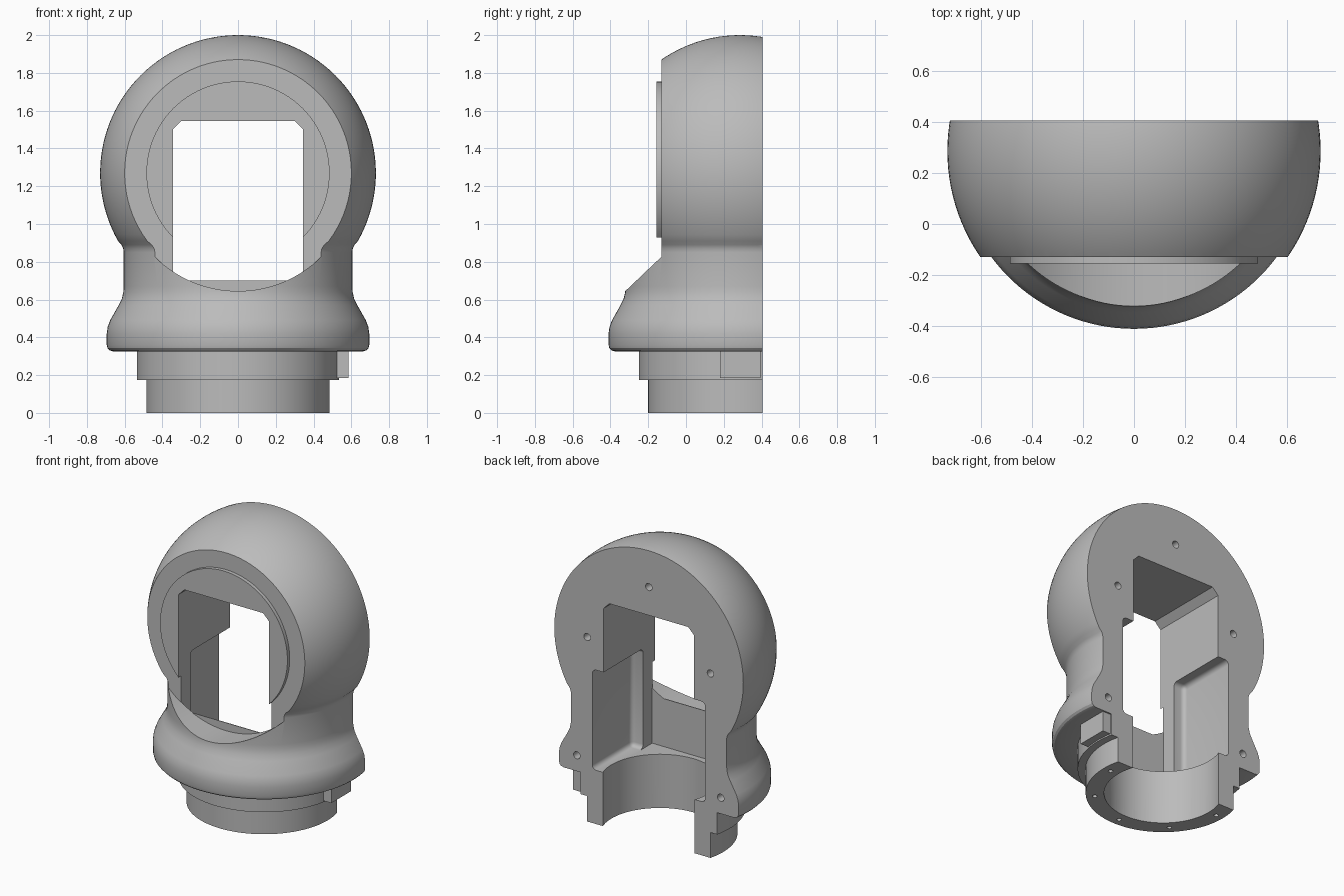
import bpy, bmesh, math
from mathutils import Matrix, Vector

if "Cube" in bpy.data.objects:
    bpy.data.objects.remove(bpy.data.objects["Cube"], do_unlink=True)

AXIS_Y = 0.285    # vertical axis of the turned shape
SPLIT_Y = 0.405   # plane where the housing is halved
BALL_Z, BALL_R = 1.27, 0.73

grey = bpy.data.materials.new("plain_grey")
grey.use_nodes = True
colour = (0.5, 0.5, 0.5, 1)
grey.diffuse_color = colour
grey.node_tree.nodes["Principled BSDF"].inputs["Base Color"].default_value = colour


def finish(name, bm):
    bmesh.ops.recalc_face_normals(bm, faces=bm.faces)
    mesh = bpy.data.meshes.new(name)
    bm.to_mesh(mesh)
    bm.free()
    mesh.materials.append(grey)
    ob = bpy.data.objects.new(name, mesh)
    bpy.context.collection.objects.link(ob)
    return ob


def box(name, low, high, bevel=0):
    bm = bmesh.new()
    low, high = Vector(low), Vector(high)
    bmesh.ops.create_cube(bm, size=1)
    for v in bm.verts:
        v.co = (low + high) / 2 + v.co * (high - low)
    if bevel:
        bmesh.ops.bevel(bm, geom=bm.edges[:], offset=bevel, segments=4,
                        profile=0.5, affect='EDGES')
    return finish(name, bm)


def rod(name, centre, radius, length, along_y=False, sides=96):
    bm = bmesh.new()
    turn = Matrix.Rotation(math.pi / 2, 4, 'X') if along_y else Matrix()
    bmesh.ops.create_cone(bm, cap_ends=True, segments=sides, radius1=radius,
                          radius2=radius, depth=length,
                          matrix=Matrix.Translation(centre) @ turn)
    return finish(name, bm)


def lathe(name, profile, steps=128):
    bm = bmesh.new()
    verts = [bm.verts.new((r, AXIS_Y, z)) for r, z in profile]
    edges = [bm.edges.new(pair) for pair in zip(verts, verts[1:])]
    bmesh.ops.spin(bm, geom=verts + edges, cent=(0, AXIS_Y, 0), axis=(0, 0, 1),
                   angle=math.tau, steps=steps)
    bmesh.ops.remove_doubles(bm, verts=bm.verts, dist=0.0005)
    return finish(name, bm)


def combine(body, tool, operation='DIFFERENCE'):
    mod = body.modifiers.new("join", 'BOOLEAN')
    mod.operation, mod.solver, mod.object = operation, 'EXACT', tool
    bpy.context.view_layer.update()
    bpy.context.view_layer.objects.active = body
    bpy.ops.object.modifier_apply(modifier=mod.name)
    bpy.data.objects.remove(tool, do_unlink=True)


# Turned body: stepped spigot, flared collar, neck and ball
profile = [(0, 0), (0.485, 0), (0.485, 0.175), (0.535, 0.175), (0.535, 0.325),
           (0.66, 0.325), (0.68, 0.331), (0.691, 0.343), (0.695, 0.36),
           (0.695, 0.42), (0.69, 0.455), (0.677, 0.49), (0.632, 0.57),
           (0.615, 0.605), (0.607, 0.64), (0.605, 0.67), (0.605, 0.85),
           (0.608, 0.87), (0.617, 0.89)]
start = math.asin((0.91 - BALL_Z) / BALL_R)
for i in range(41):
    a = start + (math.pi / 2 - start) * i / 40
    profile.append((BALL_R * math.cos(a) if i < 40 else 0, BALL_Z + BALL_R * math.sin(a)))
housing = lathe("housing_half", profile)

# Flat round front with a raised rim
combine(housing, rod("front_cutter", (0, -0.63, BALL_Z), 0.625, 1.0, True, 128))
combine(housing, rod("front_rim", (0, -0.0775, BALL_Z), 0.485, 0.155, True), 'UNION')

# Locking lug on one side of the spigot
combine(housing, box("locking_lug", (0.42, 0.18, 0.185), (0.585, 0.395, 0.34)), 'UNION')

# Through channel with chamfered upper corners
bm = bmesh.new()
outline = [(-0.345, 0.37), (0.345, 0.37), (0.345, 1.5), (0.3, 1.545),
           (-0.3, 1.545), (-0.345, 1.5)]
face = bm.faces.new([bm.verts.new((x, -0.125, z)) for x, z in outline])
out = bmesh.ops.extrude_face_region(bm, geom=[face])
for v in out["geom"]:
    if isinstance(v, bmesh.types.BMVert):
        v.co.y = 0.9
combine(housing, finish("channel_cutter", bm))

# Window opening through the front face and rim
bm = bmesh.new()
face = bm.faces.new([bm.verts.new((x, -0.5, max(z, 0.7))) for x, z in outline])
out = bmesh.ops.extrude_face_region(bm, geom=[face])
for v in out["geom"]:
    if isinstance(v, bmesh.types.BMVert):
        v.co.y = 0.1
# Keep the window clear of the sill by trimming it to the rounded front
window = finish("window_cutter", bm)
trim = window.modifiers.new("trim", 'BOOLEAN')
trim.operation, trim.solver = 'INTERSECT', 'EXACT'
trim.object = rod("window_trim", (0, -0.2, BALL_Z), 0.625, 1.0, True, 128)
bpy.context.view_layer.update()
bpy.context.view_layer.objects.active = window
bpy.ops.object.modifier_apply(modifier="trim")
bpy.data.objects.remove(bpy.data.objects["window_trim"], do_unlink=True)
combine(housing, window)

# Wider rounded side pockets, and the bore of the spigot
combine(housing, box("pocket_cutter", (-0.43, -0.025, 0.37), (0.43, 0.9, 1.06), 0.03))
combine(housing, rod("bore_cutter", (0, AXIS_Y, 0.15), 0.37, 0.5))

# Halve the housing
combine(housing, box("split_cutter", (-2, SPLIT_Y, -1), (2, 3, 3)))

# Screw holes in the split face
for x, z in ((0, 1.74), (0.47, 1.27), (-0.47, 1.27), (0.548, 0.435), (-0.548, 0.435)):
    combine(housing, rod("screw_cutter", (x, SPLIT_Y, z), 0.025, 0.24, True, 20))

# Small holes under the spigot
for degrees in (0, 180, 225, 270, 315):
    a = math.radians(degrees)
    spot = (0.43 * math.cos(a), AXIS_Y + 0.43 * math.sin(a), 0)
    combine(housing, rod("pin_cutter", spot, 0.015, 0.16, sides=16))

# Smooth curved faces, crisp edges
bpy.ops.object.select_all(action='DESELECT')
housing.select_set(True)
bpy.context.view_layer.objects.active = housing
bpy.ops.object.shade_smooth_by_angle(angle=math.radians(28))
